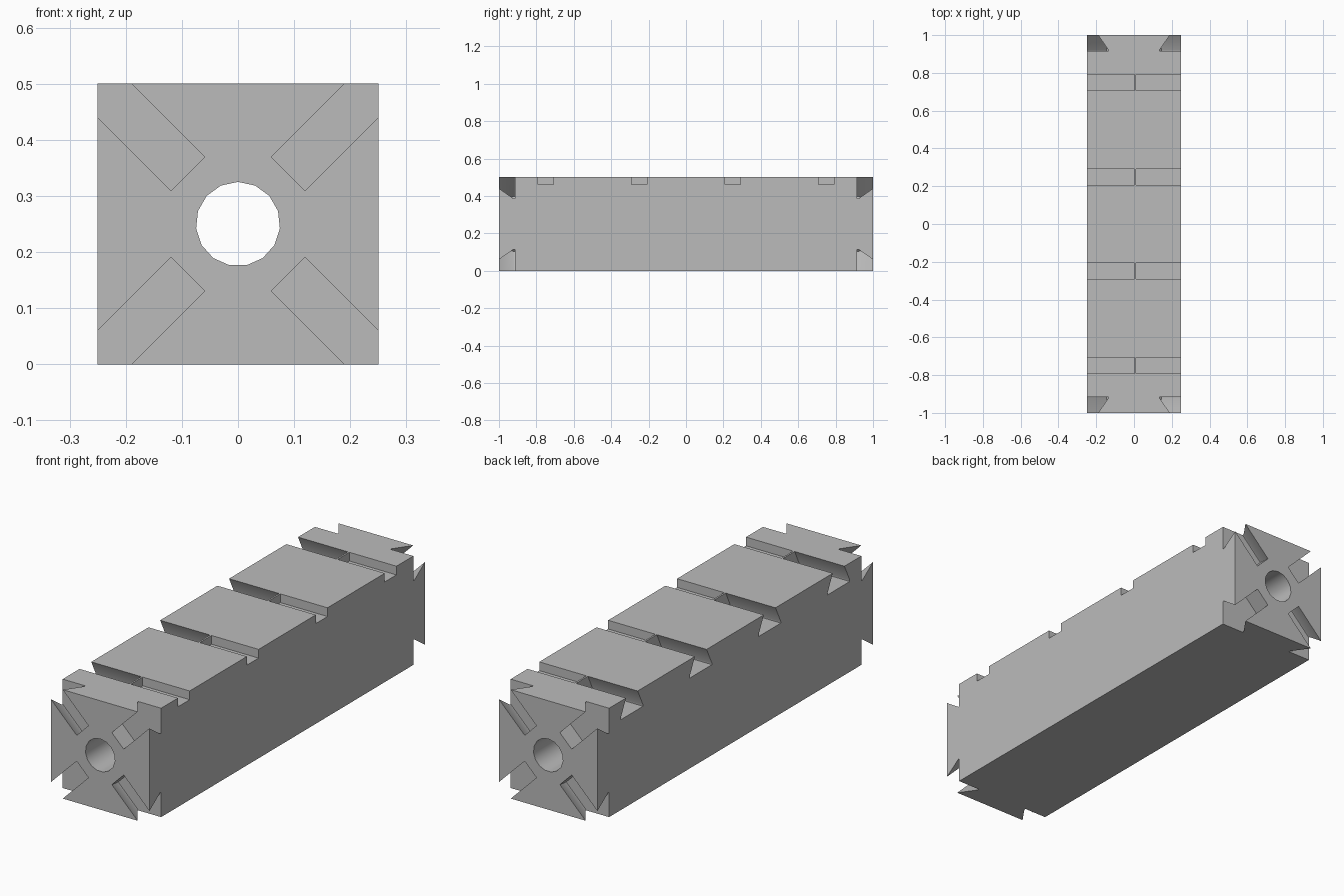
import bpy
import bmesh
import math
from mathutils import Matrix, Vector

cube = bpy.data.objects.get("Cube")
if cube:
    bpy.data.objects.remove(cube, do_unlink=True)

WIDTH, LENGTH = 0.5, 2.0
CENTRE = Vector((0, 0, WIDTH / 2))
NECK, FLARE, DEPTH = 0.0424, 0.081, 0.085

# Half sections as (half width, height above the cut surface)
DOVETAIL = [(NECK, 0.05), (NECK, 0), (FLARE, -0.078), (FLARE, -DEPTH)]
SQUARE = [(NECK, 0.05), (NECK, -0.04)]


def prism(bm, half, origin, along, out, length):
    """Sweep a mirrored section from origin, with its mouth facing out."""
    side = along.cross(out)
    section = half + [(-w, h) for w, h in reversed(half)]
    start = [bm.verts.new(origin + side * w + out * h) for w, h in section]
    face = bm.faces.new(start)
    swept = bmesh.ops.extrude_face_region(bm, geom=[face], use_keep_orig=True)
    ends = [g for g in swept["geom"] if isinstance(g, bmesh.types.BMVert)]
    bmesh.ops.translate(bm, verts=ends, vec=along * length)


def finish(bm, name):
    bmesh.ops.recalc_face_normals(bm, faces=bm.faces)
    mesh = bpy.data.meshes.new(name)
    bm.to_mesh(mesh)
    bm.free()
    obj = bpy.data.objects.new(name, mesh)
    bpy.context.collection.objects.link(obj)
    return obj


# Solid beam
bm = bmesh.new()
bmesh.ops.create_cube(bm, size=1, matrix=Matrix.Translation(CENTRE)
                      @ Matrix.Diagonal((WIDTH, LENGTH, WIDTH, 1)))
beam = finish(bm, "grooved_beam")

cuts = bmesh.new()

# Bore along the whole beam
bmesh.ops.create_cone(cuts, cap_ends=True, segments=15, radius1=0.075,
                      radius2=0.075, depth=LENGTH + 0.2,
                      matrix=Matrix.Translation(CENTRE)
                      @ Matrix.Rotation(math.pi / 2, 4, "X")
                      @ Matrix.Rotation(0, 4, "Z"))

# Diagonal dovetail slots in both ends
for end in (-1, 1):
    out = Vector((0, end, 0))
    for sx in (-1, 1):
        for sz in (-1, 1):
            diagonal = Vector((sx, 0, sz)).normalized()
            origin = CENTRE + out * LENGTH / 2 + diagonal * 0.1265
            prism(cuts, DOVETAIL, origin, diagonal, out, 0.4)

# Top grooves: square on one side, dovetail on the other, thin web between
up = Vector((0, 0, 1))
for y in (-0.75, -0.25, 0.25, 0.75):
    for half, x, sx in ((SQUARE, 0.011, 1), (DOVETAIL, 0.003, -1)):
        prism(cuts, half, Vector((x, y, WIDTH)), Vector((sx, 0, 0)), up, 0.4)

cutter = finish(cuts, "cutter")
cutter.hide_render = True

# Carve the beam
boolean = beam.modifiers.new("carve", "BOOLEAN")
boolean.operation = "DIFFERENCE"
boolean.solver = "EXACT"
boolean.object = cutter
bpy.ops.object.select_all(action="DESELECT")
beam.select_set(True)
bpy.context.view_layer.objects.active = beam
bpy.ops.object.modifier_apply(modifier=boolean.name)
bpy.data.objects.remove(cutter, do_unlink=True)
bpy.ops.object.shade_smooth_by_angle(angle=math.radians(30))

# Plain grey finish
grey = bpy.data.materials.new("plain_grey")
grey.use_nodes = True
colour = (0.5, 0.5, 0.5, 1)
grey.diffuse_color = colour
grey.node_tree.nodes["Principled BSDF"].inputs["Base Color"].default_value = colour
beam.data.materials.clear()
beam.data.materials.append(grey)
